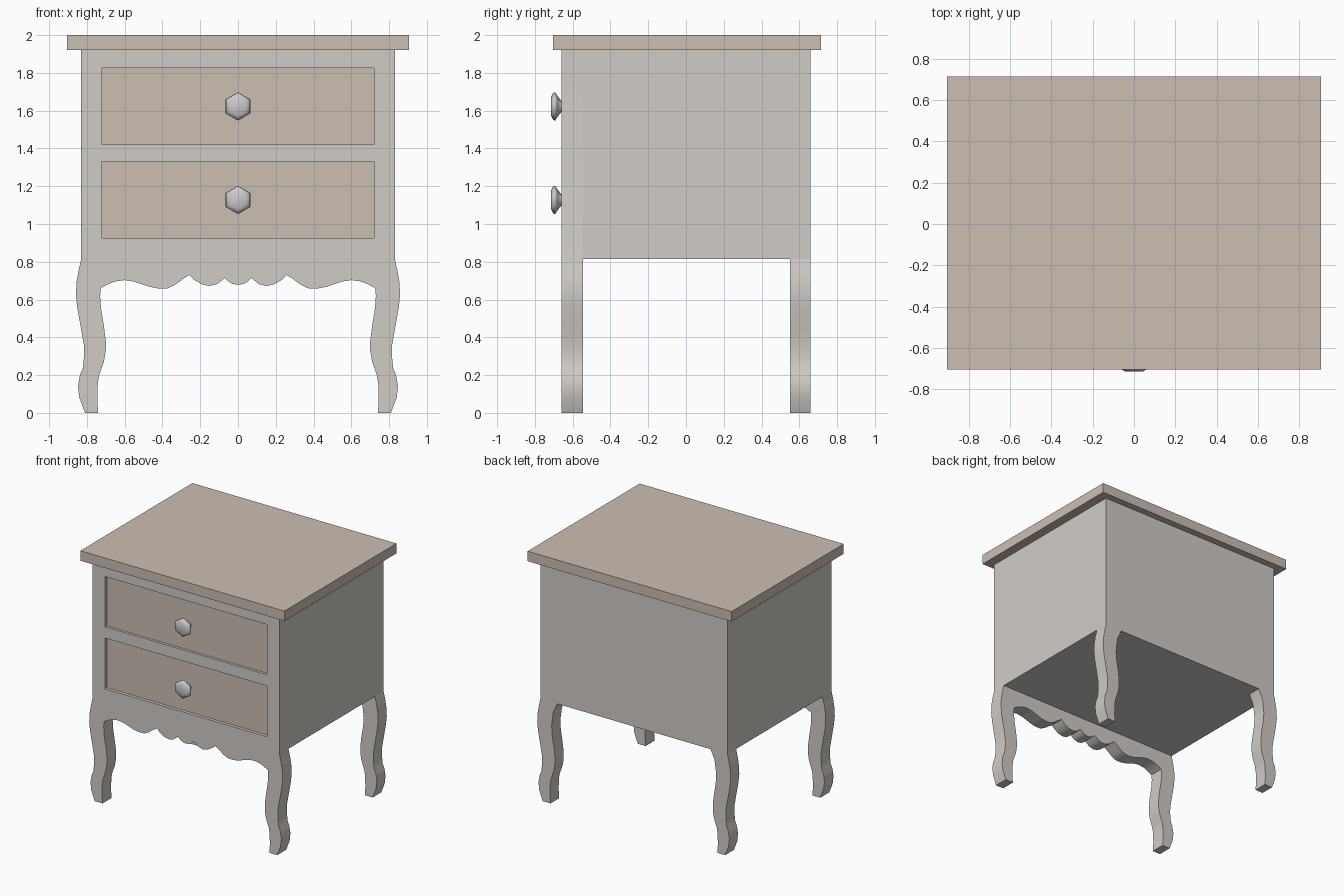
import bpy, bmesh, math

if "Cube" in bpy.data.objects:
    bpy.data.objects.remove(bpy.data.objects["Cube"])


def material(name, rgb):
    m = bpy.data.materials.new(name)
    m.diffuse_color = (*rgb, 1)
    m.use_nodes = True
    m.node_tree.nodes["Principled BSDF"].inputs["Base Color"].default_value = m.diffuse_color
    return m


WOOD = material("warm_wood", (0.60, 0.52, 0.45))
PAINT = material("pale_paint", (0.63, 0.60, 0.565))


def smooth(ob, deg=35):
    bpy.ops.object.select_all(action='DESELECT')
    ob.select_set(True)
    bpy.context.view_layer.objects.active = ob
    bpy.ops.object.shade_smooth_by_angle(angle=math.radians(deg))


def box(name, lo, hi, mat):
    bm = bmesh.new()
    bmesh.ops.create_cube(bm, size=1)
    for v in bm.verts:
        v.co = [(a + b) / 2 + c * (b - a) for a, b, c in zip(lo, hi, v.co)]
    me = bpy.data.meshes.new(name)
    bm.to_mesh(me)
    bm.free()
    ob = bpy.data.objects.new(name, me)
    me.materials.append(mat)
    bpy.context.collection.objects.link(ob)
    return ob


def board(name, outlines, y0, y1, mat):
    """Flat x-z outlines (later ones are holes) extruded from y0 to y1."""
    cu = bpy.data.curves.new(name, 'CURVE')
    cu.dimensions = '2D'
    cu.fill_mode = 'BOTH'
    cu.extrude = (y1 - y0) / 2
    for pts in outlines:
        sp = cu.splines.new('POLY')
        sp.points.add(len(pts) - 1)
        for p, (x, z) in zip(sp.points, pts):
            p.co = (x, z, 0, 1)
        sp.use_cyclic_u = True
    cu.materials.append(mat)
    ob = bpy.data.objects.new(name, cu)
    bpy.context.collection.objects.link(ob)
    ob.rotation_euler.x = math.pi / 2
    ob.location.y = (y0 + y1) / 2
    bpy.ops.object.select_all(action='DESELECT')
    ob.select_set(True)
    bpy.context.view_layer.objects.active = ob
    bpy.ops.object.convert(target='MESH')
    ob = bpy.context.view_layer.objects.active
    bm = bmesh.new()
    bm.from_mesh(ob.data)
    bmesh.ops.remove_doubles(bm, verts=bm.verts, dist=1e-4)
    bmesh.ops.recalc_face_normals(bm, faces=bm.faces)
    bm.to_mesh(ob.data)
    bm.free()
    smooth(ob)
    return ob


def mirror_x(pts):
    return [(-x, z) for x, z in reversed(pts)]


# Right-hand leg and apron outlines (x, z)
leg_outer = [(.83, .815), (.845, .75), (.855, .69), (.858, .62), (.85, .55),
             (.83, .44), (.816, .36), (.815, .30), (.822, .235), (.837, .20),
             (.847, .14), (.84, .08), (.81, 0)]
leg_inner = [(.74, 0), (.745, .07), (.742, .16), (.735, .20), (.71, .27),
             (.70, .33), (.70, .38), (.71, .46), (.725, .55), (.73, .62), (.726, .66)]
apron = [(.69, .68), (.65, .696), (.60, .703), (.55, .695), (.47, .668),
         (.42, .658), (.37, .66), (.33, .68), (.29, .71), (.258, .73), (.23, .703),
         (.19, .68), (.15, .672), (.11, .682), (.07, .714), (.05, .694), (.03, .683)]

# Front frame with legs, scalloped apron and drawer opening
half = [(.83, 1.92)] + leg_outer + leg_inner + apron
opening = [(-.72, .925), (.72, .925), (.72, 1.825), (-.72, 1.825)]
board("front_frame", [half + [(0, .678)] + mirror_x(half), opening], -.66, -.545, PAINT)

# Cabinet body and top
box("cabinet_body", (-.83, -.545, .815), (.83, .66, 1.92), PAINT)
box("table_top", (-.905, -.705, 1.92), (.905, .715, 2), WOOD)

# Back legs
leg = leg_outer + leg_inner + [(.715, .74), (.68, .815)]
board("back_leg_right", [leg], .55, .66, PAINT)
board("back_leg_left", [mirror_x(leg)], .55, .66, PAINT)

# Drawer divider
box("drawer_rail", (-.72, -.655, 1.33), (.72, -.545, 1.42), PAINT)


def knob(name, z):
    """Six-sided turned knob."""
    profile = [(.030, -.635), (.030, -.66), (.055, -.68), (.075, -.692),
               (.072, -.703), (.048, -.715)]
    bm = bmesh.new()
    rings = [[bm.verts.new((r * math.sin(k * math.pi / 3), y,
                            z + r * math.cos(k * math.pi / 3))) for k in range(6)]
             for r, y in profile]
    for a, b in zip(rings, rings[1:]):
        for k in range(6):
            n = (k + 1) % 6
            bm.faces.new((a[k], a[n], b[n], b[k]))
    bm.faces.new(rings[0])
    bm.faces.new(rings[-1])
    bmesh.ops.recalc_face_normals(bm, faces=bm.faces)
    me = bpy.data.meshes.new(name)
    bm.to_mesh(me)
    bm.free()
    ob = bpy.data.objects.new(name, me)
    bpy.context.collection.objects.link(ob)
    smooth(ob, 75)


# Drawers with knobs
for label, z0, z1 in (("lower", .925, 1.33), ("upper", 1.42, 1.825)):
    box(label + "_drawer", (-.72, -.635, z0), (.72, -.545, z1), WOOD)
    knob(label + "_knob", (z0 + z1) / 2)
